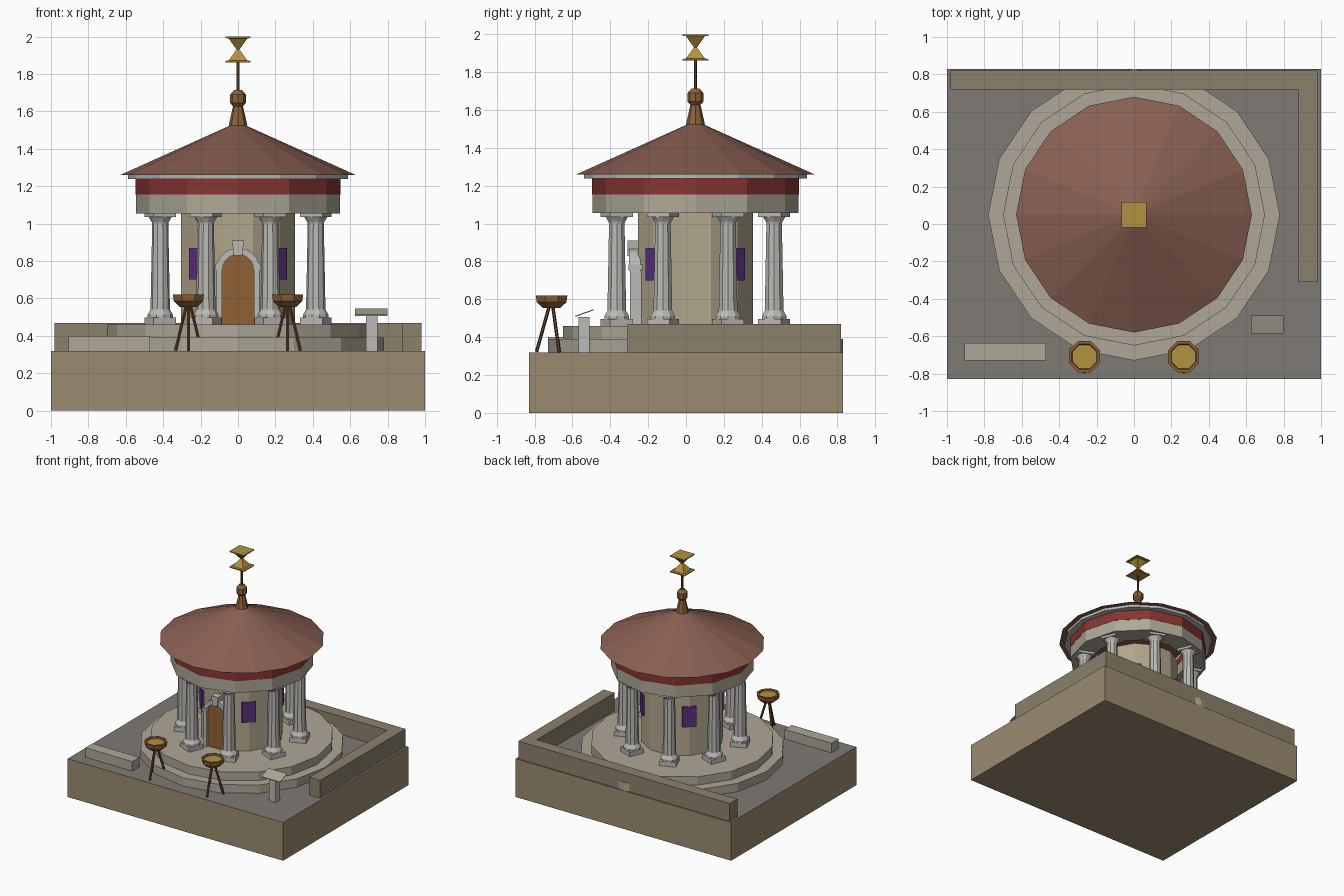
import bpy, bmesh
from math import pi, sin, cos, radians
from mathutils import Matrix, Vector

if "Cube" in bpy.data.objects:
    bpy.data.objects.remove(bpy.data.objects["Cube"])

CY = 0.05  # temple axis


def mat(name, *c):
    m = bpy.data.materials.new(name)
    m.diffuse_color = (*c, 1)
    m.use_nodes = True
    m.node_tree.nodes["Principled BSDF"].inputs["Base Color"].default_value = m.diffuse_color
    return m


TAN = mat("tan_earth", .33, .26, .16)
PAVE = mat("paving", .21, .195, .175)
WALL = mat("wall_stone", .26, .22, .15)
STONE = mat("pale_stone", .42, .39, .31)
CELLA = mat("plaster", .45, .39, .27)
MARBLE = mat("marble", .5, .49, .46)
RED = mat("red_paint", .24, .035, .03)
ROOF = mat("roof_tile", .25, .115, .085)
WOOD = mat("door_wood", .28, .12, .035)
BRONZE = mat("bronze", .26, .12, .04)
DARK = mat("dark_bronze", .13, .065, .025)
GOLD = mat("gold", .45, .29, .05)
PURPLE = mat("purple_glass", .1, .03, .2)


def finish(name, bm, m, loc=(0, 0, 0), rz=0):
    bmesh.ops.recalc_face_normals(bm, faces=bm.faces)
    me = bpy.data.meshes.new(name)
    bm.to_mesh(me)
    bm.free()
    me.materials.append(m)
    o = bpy.data.objects.new(name, me)
    o.location = loc
    o.rotation_euler.z = rz
    bpy.context.collection.objects.link(o)
    return o


def box(name, x0, x1, y0, y1, z0, z1, m, loc=(0, 0, 0), rz=0):
    bm = bmesh.new()
    size = Matrix.Diagonal((x1 - x0, y1 - y0, z1 - z0, 1))
    mid = Matrix.Translation(((x0 + x1) / 2, (y0 + y1) / 2, (z0 + z1) / 2))
    bmesh.ops.create_cube(bm, size=1, matrix=mid @ size)
    return finish(name, bm, m, loc, rz)


def lathe(name, prof, n, m, loc=(0, CY, 0), turn=0, hollow=False):
    """Revolve (radius, z) points; hollow joins the last ring to the first."""
    bm = bmesh.new()
    rings = [[bm.verts.new((r * cos(turn + 2 * pi * i / n), r * sin(turn + 2 * pi * i / n), z))
              for i in range(n)] for r, z in prof]
    pairs = list(zip(rings, rings[1:]))
    if hollow:
        pairs.append((rings[-1], rings[0]))
    else:
        bm.faces.new(rings[0])
        bm.faces.new(rings[-1])
    for a, b in pairs:
        for i in range(n):
            j = (i + 1) % n
            bm.faces.new((a[i], a[j], b[j], b[i]))
    return finish(name, bm, m, loc)


def extrude_y(name, pts, y0, y1, m):
    """Extrude an (x, z) outline along y."""
    bm = bmesh.new()
    f = bm.faces.new([bm.verts.new((x, y0, z)) for x, z in pts])
    g = bmesh.ops.extrude_face_region(bm, geom=[f])["geom"]
    bmesh.ops.translate(bm, vec=(0, y1 - y0, 0), verts=[v for v in g if isinstance(v, bmesh.types.BMVert)])
    return finish(name, bm, m)


def rod(name, a, b, r, n, m):
    a, b = Vector(a), Vector(b)
    bm = bmesh.new()
    rot = (b - a).to_track_quat('Z', 'Y').to_matrix().to_4x4()
    bmesh.ops.create_cone(bm, cap_ends=True, segments=n, radius1=r, radius2=r, depth=(b - a).length,
                          matrix=Matrix.Translation((a + b) / 2) @ rot)
    return finish(name, bm, m)


# Ground block with paved top
base = box("ground_block", -1, 1, -.83, .83, 0, .32, TAN)
base.data.materials.append(PAVE)
for p in base.data.polygons:
    if p.normal.z > .9:
        p.material_index = 1

# Low boundary walls
box("back_wall", -.98, .98, .72, .82, .32, .47, WALL)
box("side_wall", .88, .98, -.31, .72, .32, .47, WALL)

# Stepped round platform
lathe("platform_steps", [(.78, .32), (.78, .39), (.70, .39), (.70, .46)], 16, STONE)

# Round chamber with four windows
lathe("chamber", [(.315, .46), (.315, 1.06)], 12, CELLA, turn=radians(15))
for k in range(4):
    box("window", .285, .318, -.054, .054, .70, .87, PURPLE, (0, CY, 0), radians(45 + 90 * k))

# Arched door with surround
SP = .75


def arc(r, n=10):
    return [(r * cos(pi * i / n), SP + r * sin(pi * i / n)) for i in range(n + 1)]


extrude_y("door", [(.085, .46)] + arc(.085) + [(-.085, .46)], -.275, -.235, WOOD)
extrude_y("door_arch", arc(.12) + arc(.085)[::-1], -.30, -.24, MARBLE)
extrude_y("keystone", [(-.022, .83), (.022, .83), (.032, .91), (-.032, .91)], -.31, -.24, MARBLE)
for s in (-1, 1):
    x0, x1 = sorted((s * .085, s * .115))
    box("door_jamb", x0, x1, -.295, -.23, .46, SP, MARBLE)
    x0, x1 = sorted((s * .08, s * .122))
    box("door_impost", x0, x1, -.305, -.23, .755, .785, MARBLE)

# Ring of eight columns
for k in range(8):
    a = radians(22.5 + 45 * k)
    loc = (.45 * cos(a), CY + .45 * sin(a), 0)
    box("column_plinth", -.065, .065, -.065, .065, .46, .497, MARBLE, loc, a)
    lathe("column_shaft", [(.068, .497), (.068, .513), (.052, .54), (.043, 1.0), (.046, 1.01),
                           (.062, 1.036)], 10, MARBLE, loc)
    box("column_abacus", -.065, .065, -.065, .065, 1.036, 1.06, MARBLE, loc, a)


# Entablature rings
def ring(name, r0, r1, z0, z1, n, m):
    lathe(name, [(r0, z0), (r1, z0), (r1, z1), (r0, z1)], n, m, hollow=True)


ring("architrave", .38, .545, 1.055, 1.155, 12, STONE)
ring("frieze", .40, .547, 1.155, 1.238, 12, RED)
ring("cornice", .40, .588, 1.238, 1.26, 16, MARBLE)

# Roof and finial
lathe("roof", [(.63, 1.26), (.03, 1.53)], 16, ROOF)
lathe("finial_cone", [(.05, 1.525), (.026, 1.63)], 8, BRONZE)
lathe("finial_ball", [(.02, 1.62), (.042, 1.645), (.042, 1.69), (.02, 1.715)], 8, BRONZE)
rod("finial_pole", (0, CY, 1.70), (0, CY, 1.875), .008, 6, DARK)
q = 2 ** .5
lathe("finial_hourglass", [(.068 * q, 1.862), (.068 * q, 1.87), (.05 * q, 1.872), (.008 * q, 1.931),
                           (.05 * q, 1.99), (.068 * q, 1.992), (.068 * q, 2.0)], 4, GOLD, turn=pi / 4)

# Tripod braziers
for s in (-1, 1):
    x, y = s * .265, -.71
    lathe("brazier_bowl", [(.05, .555), (.085, .585), (.09, .62), (.074, .62), (.068, .605)],
          8, BRONZE, (x, y, 0), pi / 8)
    lathe("brazier_embers", [(.069, .60), (.069, .609)], 8, GOLD, (x, y, 0), pi / 8)
    for d in (30, 150, 270):
        a = radians(d)
        rod("brazier_leg", (x + .012 * cos(a), y + .012 * sin(a), .565),
            (x + .08 * cos(a), y + .08 * sin(a), .322), .009, 6, DARK)

# Bench and slanted reading stand
box("bench", -.905, -.47, -.73, -.635, .32, .40, STONE)
box("stand_post", .685, .745, -.567, -.51, .32, .507, MARBLE)
bm = bmesh.new()
v = [bm.verts.new((x, y, .507 + (y + .585) * .36 + h)) for h in (0, .006)
     for x, y in ((.625, -.585), (.80, -.585), (.80, -.49), (.625, -.49))]
bmesh.ops.convex_hull(bm, input=v)
finish("stand_plate", bm, STONE)
